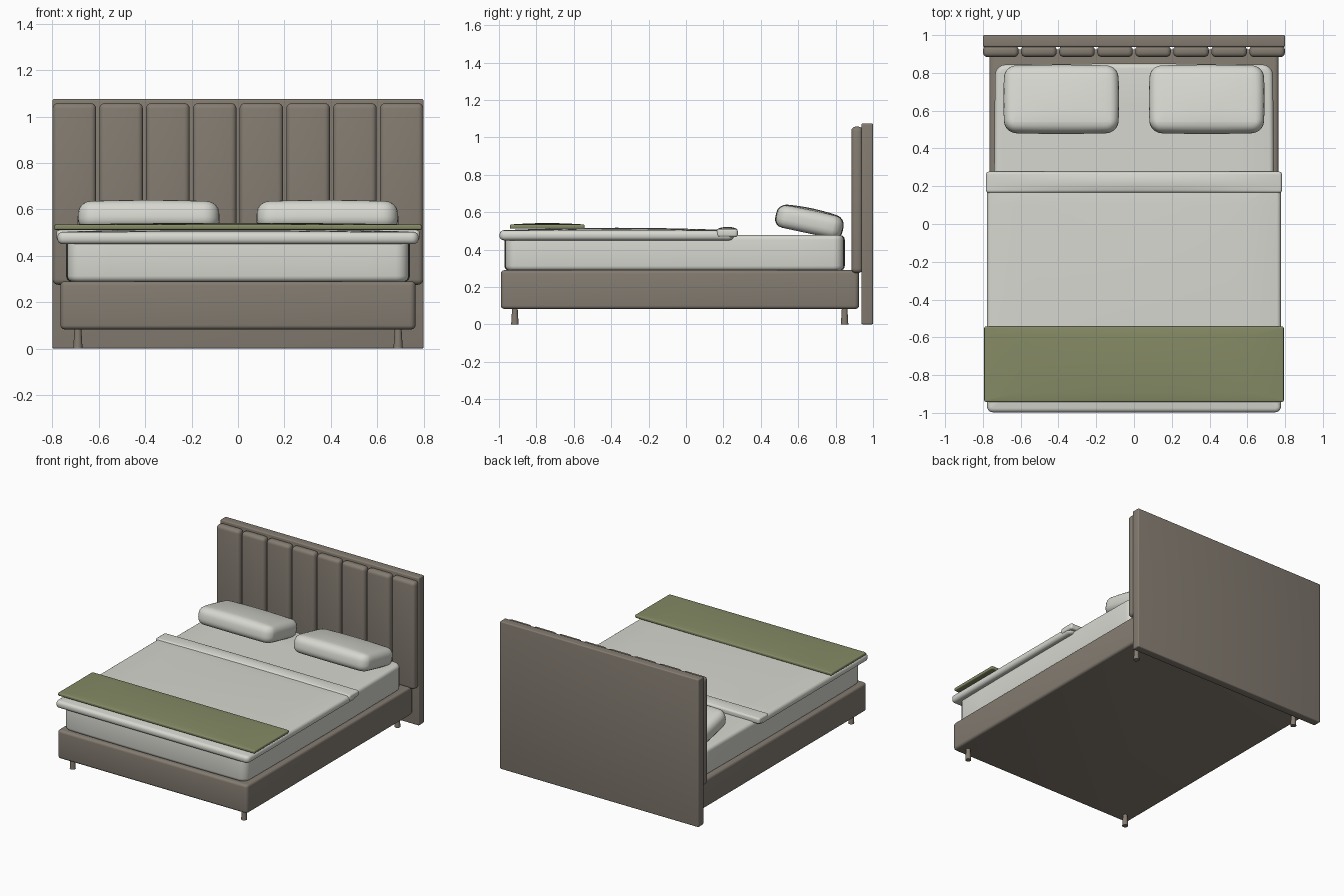
import bpy
import bmesh
import math
from mathutils import Vector

cube = bpy.data.objects.get("Cube")
if cube:
    bpy.data.objects.remove(cube, do_unlink=True)


def material(name, r, g, b):
    mat = bpy.data.materials.new(name)
    mat.use_nodes = True
    mat.diffuse_color = (r, g, b, 1)
    node = mat.node_tree.nodes["Principled BSDF"]
    node.inputs["Base Color"].default_value = (r, g, b, 1)
    node.inputs["Roughness"].default_value = 0.8
    return mat


taupe = material("taupe fabric", 0.23, 0.20, 0.165)
linen = material("white linen", 0.68, 0.68, 0.63)
olive = material("olive throw", 0.235, 0.255, 0.13)


def finish(bm, name, mat):
    mesh = bpy.data.meshes.new(name)
    bm.to_mesh(mesh)
    bm.free()
    mesh.materials.append(mat)
    obj = bpy.data.objects.new(name, mesh)
    bpy.context.collection.objects.link(obj)
    bpy.ops.object.select_all(action="DESELECT")
    obj.select_set(True)
    bpy.context.view_layer.objects.active = obj
    bpy.ops.object.shade_smooth_by_angle(angle=math.radians(40))
    return obj


def soft_box(name, low, high, mat, edge, corner=0, axis=2, dome=0, bulge=0):
    """Box with edges along one axis rounded by corner, then every rim by edge."""
    low, high = Vector(low), Vector(high)
    size = high - low
    bm = bmesh.new()
    bmesh.ops.create_cube(bm, size=1)
    for v in bm.verts:
        v.co = Vector(a * b for a, b in zip(v.co, size))

    def along(e):
        d = e.verts[0].co - e.verts[1].co
        return abs(d[axis]) > 0.99 * d.length

    if corner:
        bmesh.ops.bevel(bm, geom=[e for e in bm.edges if along(e)], offset=corner,
                        segments=5, profile=0.5, affect="EDGES")
        rims = [e for e in bm.edges if not along(e)]
    else:
        rims = bm.edges[:]
    bmesh.ops.bevel(bm, geom=rims, offset=edge, segments=4, profile=0.5,
                    affect="EDGES", clamp_overlap=True)

    # Extra cuts let soft goods swell gently toward the middle
    if dome or bulge:
        for i in (0, 1):
            normal = Vector((i == 0, i == 1, 0))
            for k in range(-3, 4):
                bmesh.ops.bisect_plane(bm, geom=bm.verts[:] + bm.edges[:] + bm.faces[:],
                                       plane_co=normal * size[i] * k / 8, plane_no=normal)
        for v in bm.verts:
            u, w, t = (2 * v.co[i] / size[i] for i in range(3))
            v.co.z += dome * (1 - u * u) * (1 - w * w) * (t > -0.1)
            v.co.x += bulge * u * (1 - w * w)
            v.co.y += bulge * w * (1 - u * u)
    obj = finish(bm, name, mat)
    obj.location = (low + high) / 2
    return obj


# Headboard with eight padded channels
soft_box("headboard_back", (-0.8, 0.938, 0), (0.8, 1, 1.075), taupe, 0.008)
for i in range(8):
    x = (i - 3.5) * 0.2015
    soft_box(f"headboard_channel_{i + 1}", (x - 0.094, 0.884, 0.275),
             (x + 0.094, 0.945, 1.058), taupe, 0.024)

# Upholstered base
soft_box("bed_base", (-0.765, -0.99, 0.083), (0.765, 0.925, 0.29), taupe, 0.018, 0.025)

# Flared legs
for side, x in (("right", -0.69), ("left", 0.69)):
    for end, y in (("front", -0.915), ("back", 0.848)):
        bm = bmesh.new()
        bmesh.ops.create_cone(bm, cap_ends=True, segments=20, radius1=0.02,
                              radius2=0.014, depth=0.1)
        leg = finish(bm, f"{end}_{side}_leg", taupe)
        leg.location = (x, y, 0.05)

# Mattress and bedding
soft_box("mattress", (-0.735, -0.965, 0.288), (0.735, 0.843, 0.478), linen, 0.025, 0.055,
         bulge=0.006)
soft_box("duvet", (-0.778, -0.997, 0.45), (0.778, 0.255, 0.503), linen, 0.022, 0.03, dome=0.014)
soft_box("duvet_fold", (-0.783, 0.165, 0.468), (0.783, 0.277, 0.51), linen, 0.012, 0.015,
         dome=0.012)
soft_box("throw", (-0.793, -0.942, 0.512), (0.793, -0.542, 0.534), olive, 0.007, 0.01,
         dome=0.008)

# Tilted pillows
for side, x in (("right", -0.385), ("left", 0.385)):
    pillow = soft_box(f"{side}_pillow", (x - 0.3, 0.482, 0.487), (x + 0.3, 0.838, 0.607),
                      linen, 0.045, 0.06, dome=0.015, bulge=0.006)
    pillow.rotation_euler.x = math.radians(-12)
